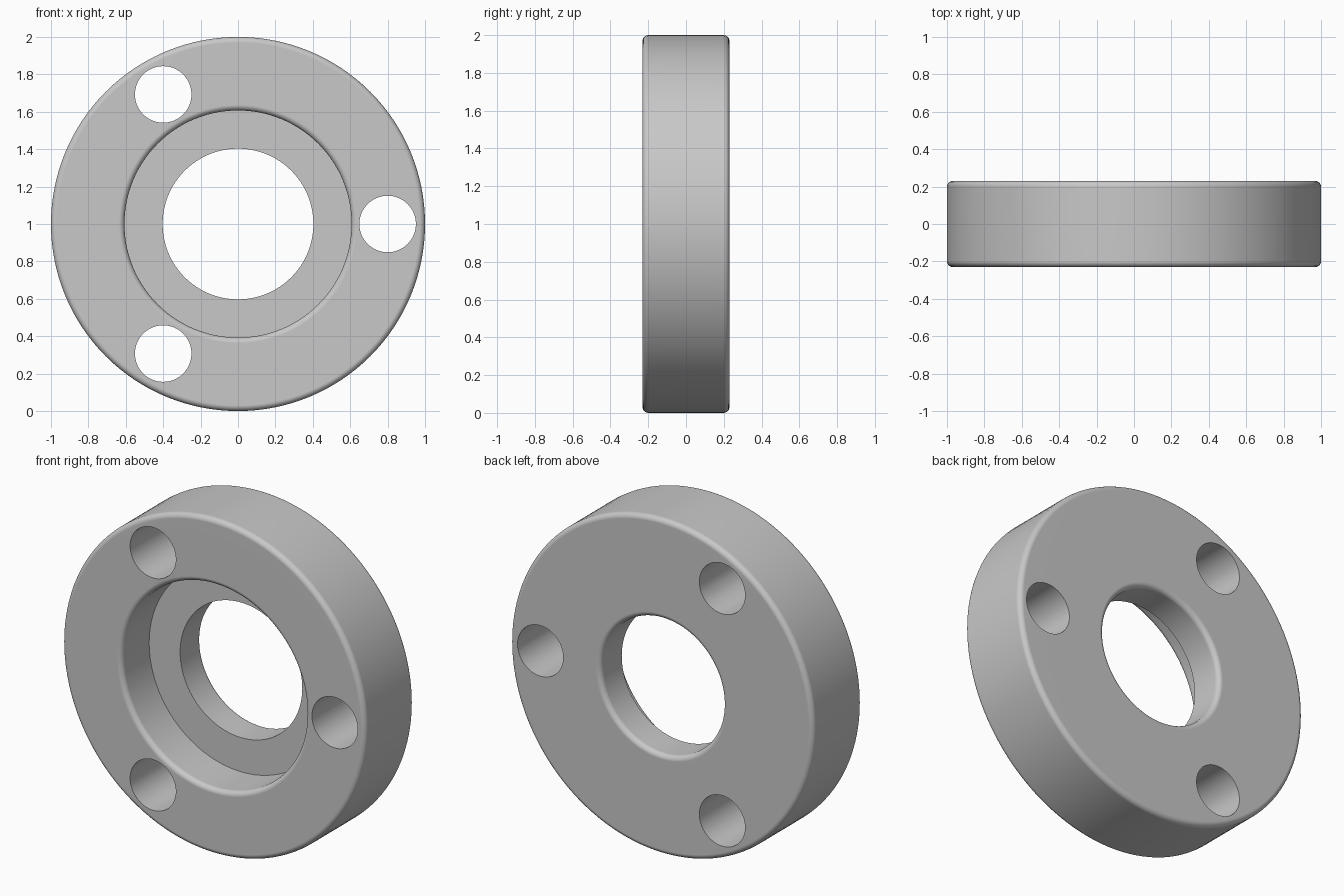
import bpy, bmesh
from math import sin, cos, pi, radians
from mathutils import Vector, Matrix

cube = bpy.data.objects.get("Cube")
if cube:
    bpy.data.objects.remove(cube, do_unlink=True)

HALF = 0.23          # half thickness
OUTER, COUNTERBORE, BORE = 1.0, 0.607, 0.403
FLOOR_Y = 0.03       # depth of the recess floor
FILLET = 0.03
CENTRE = Vector((0, 0, 1))

steel = bpy.data.materials.new("satin_grey")
steel.use_nodes = True
grey = (0.58, 0.58, 0.58, 1)
steel.diffuse_color = grey
steel.node_tree.nodes["Principled BSDF"].inputs["Base Color"].default_value = grey


def rounded(r, y, dr, dy, steps=5):
    """Quarter-round points at corner (r, y); dr, dy point into the metal.
    Runs from the flat face to the cylindrical wall."""
    pts = []
    for i in range(steps + 1):
        a = i / steps * pi / 2
        pts.append((r + dr * FILLET * (1 - sin(a)), y + dy * FILLET * (1 - cos(a))))
    return pts


# Ring cross-section as (radius, y)
profile = (
    rounded(OUTER, -HALF, -1, 1)
    + rounded(OUTER, HALF, -1, -1)[::-1]
    + rounded(BORE, HALF, 1, -1)
    + [(BORE, FLOOR_Y), (COUNTERBORE, FLOOR_Y)]
    + rounded(COUNTERBORE, -HALF, 1, 1)[::-1]
)

# Revolve the section around the y axis
bm = bmesh.new()
verts = [bm.verts.new((r, y, 0)) for r, y in profile]
edges = [bm.edges.new((verts[i - 1], verts[i])) for i in range(len(verts))]
bmesh.ops.spin(bm, geom=verts + edges, cent=(0, 0, 0), axis=(0, 1, 0),
               angle=2 * pi, steps=128)
bmesh.ops.remove_doubles(bm, verts=bm.verts, dist=0.0005)
bmesh.ops.recalc_face_normals(bm, faces=bm.faces)
bmesh.ops.translate(bm, verts=bm.verts, vec=CENTRE)
mesh = bpy.data.meshes.new("flange_ring")
bm.to_mesh(mesh)
bm.free()
mesh.materials.append(steel)
ring = bpy.data.objects.new("flange_ring", mesh)
bpy.context.collection.objects.link(ring)

# Three through holes, cut with cylinders
bm = bmesh.new()
for k in range(3):
    a = radians(120 * k)
    place = (Matrix.Translation(CENTRE + 0.8 * Vector((cos(a), 0, sin(a))))
             @ Matrix.Rotation(pi / 2, 4, 'X'))
    bmesh.ops.create_cone(bm, cap_ends=True, segments=64, radius1=0.151,
                          radius2=0.151, depth=1, matrix=place)
cut_mesh = bpy.data.meshes.new("hole_cutter")
bm.to_mesh(cut_mesh)
bm.free()
cut_mesh.materials.append(steel)
cutter = bpy.data.objects.new("hole_cutter", cut_mesh)
cutter.hide_render = True
bpy.context.collection.objects.link(cutter)

holes = ring.modifiers.new("bolt_holes", 'BOOLEAN')
holes.operation = 'DIFFERENCE'
holes.solver = 'EXACT'
holes.object = cutter

bpy.ops.object.select_all(action='DESELECT')
ring.select_set(True)
bpy.context.view_layer.objects.active = ring
bpy.ops.object.modifier_apply(modifier=holes.name)
bpy.data.objects.remove(cutter, do_unlink=True)

# Smooth walls and fillets, flat faces kept flat
bpy.ops.object.shade_smooth_by_angle(angle=radians(35))
flat = ring.modifiers.new("flat_faces", 'WEIGHTED_NORMAL')
flat.keep_sharp = True
